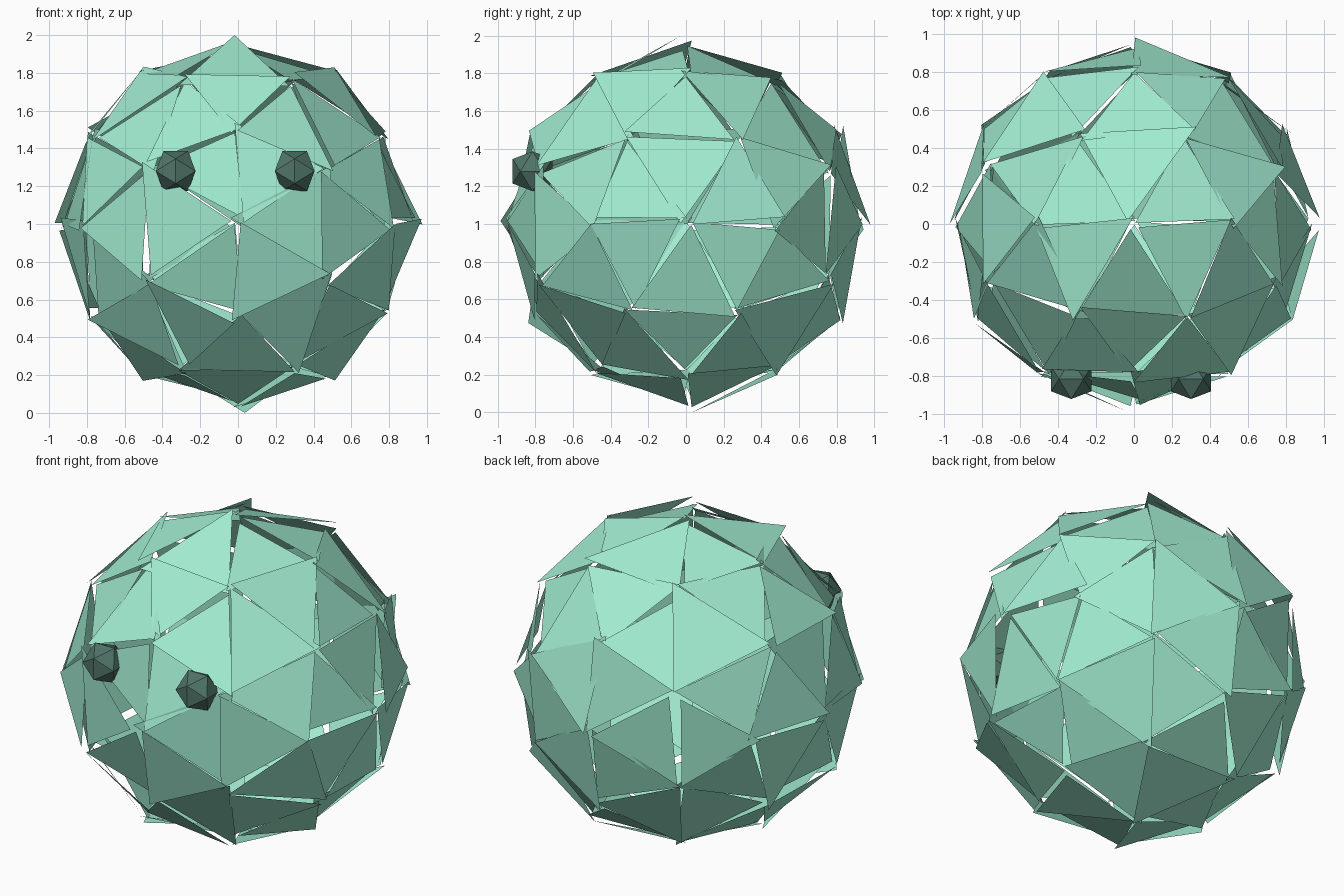
import bpy, bmesh, random
from math import sqrt
from mathutils import Vector, Matrix

if "Cube" in bpy.data.objects:
    bpy.data.objects.remove(bpy.data.objects["Cube"])

random.seed(7)


def material(name, colour):
    mat = bpy.data.materials.new(name)
    mat.diffuse_color = (*colour, 1)
    mat.use_nodes = True
    mat.node_tree.nodes["Principled BSDF"].inputs["Base Color"].default_value = mat.diffuse_color
    return mat


def add_object(name, bm, mat):
    mesh = bpy.data.meshes.new(name)
    bm.to_mesh(mesh)
    bm.free()
    mesh.materials.append(mat)
    obj = bpy.data.objects.new(name, mesh)
    bpy.context.collection.objects.link(obj)
    return obj


def icosahedron():
    """Icosahedron with a two-fold axis along x, y and z."""
    bm = bmesh.new()
    t = (1 + sqrt(5)) / 2
    for a in (-1, 1):
        for b in (-t, t):
            for co in ((a, 0, b), (0, b, a), (b, a, 0)):
                bm.verts.new(Vector(co).normalized())
    bmesh.ops.convex_hull(bm, input=bm.verts[:])
    bmesh.ops.recalc_face_normals(bm, faces=bm.faces[:])
    return bm


mint = material("mint", (0.36, 0.84, 0.64))
dark = material("dark_green", (0.08, 0.175, 0.14))

# body: 80-sided ball broken into loose, slightly shifted triangular panels
RADIUS, JITTER = 0.95, 0.038
bm = icosahedron()
bmesh.ops.subdivide_edges(bm, edges=bm.edges[:], cuts=1, use_grid_fill=True)
for v in bm.verts:
    v.co = v.co.normalized() * RADIUS
bmesh.ops.split_edges(bm, edges=bm.edges[:])
for v in bm.verts:
    v.co += Vector([random.uniform(-JITTER, JITTER) for _ in range(3)])
    v.co.z += 1
# highest and lowest panel tips reach full height and the ground
min(bm.verts, key=lambda v: v.co.z).co.z = 0
max(bm.verts, key=lambda v: v.co.z).co.z = 2
add_object("body_shell", bm, mint)

# eyes: small faceted balls set into the front
for side, x in (("left", -0.33), ("right", 0.30)):
    bm = icosahedron()
    bm.transform(Matrix.Translation((x, -0.815, 1.28)) @ Matrix.Scale(0.124, 4))
    add_object("eye_" + side, bm, dark)
